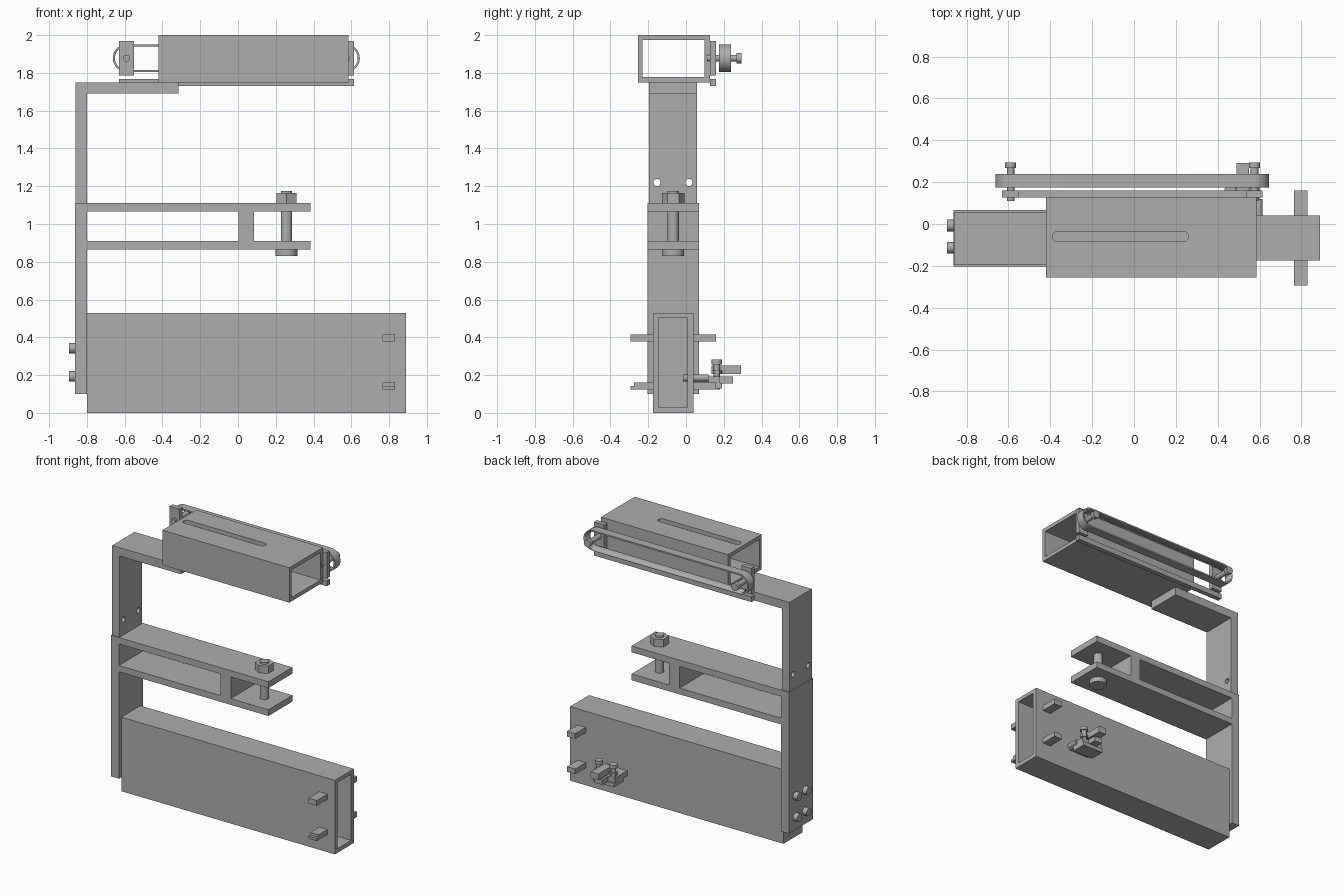
import bpy, bmesh, math
from mathutils import Vector, Matrix

if "Cube" in bpy.data.objects:
    bpy.data.objects.remove(bpy.data.objects["Cube"], do_unlink=True)

grey = bpy.data.materials.new("plain_grey")
grey.use_nodes = True
grey.diffuse_color = (0.42, 0.42, 0.42, 1)
grey.node_tree.nodes["Principled BSDF"].inputs["Base Color"].default_value = (0.42, 0.42, 0.42, 1)


def make(name, bm, smooth=False):
    bmesh.ops.recalc_face_normals(bm, faces=bm.faces)
    me = bpy.data.meshes.new(name)
    bm.to_mesh(me)
    bm.free()
    me.materials.append(grey)
    ob = bpy.data.objects.new(name, me)
    bpy.context.collection.objects.link(ob)
    if smooth:
        activate(ob)
        bpy.ops.object.shade_smooth_by_angle(angle=math.radians(35))
    return ob


def activate(ob):
    bpy.ops.object.select_all(action='DESELECT')
    ob.select_set(True)
    bpy.context.view_layer.objects.active = ob


def box(name, x, y, z):
    """Box from (min, max) pairs."""
    bm = bmesh.new()
    bmesh.ops.create_cube(bm, size=1)
    for v in bm.verts:
        v.co = Vector([(r[0] + r[1]) / 2 + c * (r[1] - r[0]) for c, r in zip(v.co, (x, y, z))])
    return make(name, bm)


def rod(name, axis, centre, radius, span, sides=32):
    """Cylinder along an axis; centre gives the other two coordinates in order."""
    bm = bmesh.new()
    turn = {'X': Matrix.Rotation(math.pi / 2, 4, 'Y'),
            'Y': Matrix.Rotation(math.pi / 2, 4, 'X'), 'Z': Matrix()}[axis]
    place = list(centre)
    place.insert('XYZ'.index(axis), sum(span) / 2)
    bmesh.ops.create_cone(bm, cap_ends=True, segments=sides, radius1=radius, radius2=radius,
                          depth=span[1] - span[0], matrix=Matrix.Translation(place) @ turn)
    return make(name, bm, sides > 8)


def prism(name, axis, points, span, smooth=False):
    """Extrude a 2D outline along an axis."""
    bm = bmesh.new()
    i = 'XYZ'.index(axis)

    def at(p, d):
        c = list(p)
        c.insert(i, d)
        return c
    face = bm.faces.new([bm.verts.new(at(p, span[0])) for p in points])
    ext = bmesh.ops.extrude_face_region(bm, geom=[face])
    for v in ext["geom"]:
        if isinstance(v, bmesh.types.BMVert):
            v.co[i] = span[1]
    return make(name, bm, smooth)


def stadium(x0, x1, c, r, n=16):
    """Outline with round ends centred on x0 and x1."""
    right = [(x1 + r * math.sin(math.pi * k / n), c + r * math.cos(math.pi * k / n)) for k in range(n + 1)]
    left = [(x0 - r * math.sin(math.pi * k / n), c - r * math.cos(math.pi * k / n)) for k in range(n + 1)]
    return right + left


def cut(ob, cutter):
    mod = ob.modifiers.new("cut", 'BOOLEAN')
    mod.operation = 'DIFFERENCE'
    mod.solver = 'EXACT'
    mod.object = cutter
    activate(ob)
    bpy.ops.object.modifier_apply(modifier=mod.name)
    bpy.data.objects.remove(cutter, do_unlink=True)


# Lower box tube, open at one end
lower = box("lower_tube", (-0.8, 0.89), (-0.175, 0.04), (0, 0.53))
cut(lower, box("cutter", (-0.77, 1), (-0.145, 0.008), (0.03, 0.503)))

# Locking tabs through both side walls
for name, z in (("upper", (0.377, 0.415)), ("lower", (0.125, 0.143))):
    box(name + "_front_tab", (0.765, 0.83), (-0.295, -0.17), z)
    box(name + "_back_tab", (0.765, 0.83), (0.035, 0.16), z)
box("front_tab_pad", (0.765, 0.83), (-0.275, -0.17), (0.143, 0.162))
box("back_tab_pad", (0.765, 0.83), (0.035, 0.16), (0.143, 0.162))

# Post and its bolts
box("lower_post", (-0.862, -0.8), (-0.203, 0.068), (0.1, 1.11))
for y in (-0.113, -0.007):
    for z in (0.193, 0.343):
        rod("post_bolt", 'X', (y, z), 0.028, (-0.895, -0.86))

# Upper bracket with two screw holes
bracket = prism("upper_bracket", 'Y',
                [(-0.86, 1.11), (-0.8, 1.11), (-0.8, 1.69), (-0.315, 1.69), (-0.315, 1.75), (-0.86, 1.75)],
                (-0.195, 0.058))
for y in (-0.153, 0.016):
    cut(bracket, rod("cutter", 'X', (y, 1.22), 0.019, (-1, -0.7)))

# Middle fork
for name, z in (("upper_fork_arm", (1.065, 1.11)), ("lower_fork_arm", (0.865, 0.91))):
    box(name, (-0.8, 0.383), (-0.203, 0.068), z)
box("fork_spacer", (0.003, 0.085), (-0.203, 0.068), (0.91, 1.065))
rod("fork_bolt_shaft", 'Z', (0.257, -0.068), 0.03, (0.84, 1.175))
rod("fork_bolt_head", 'Z', (0.257, -0.068), 0.058, (0.83, 0.865))
rod("fork_nut", 'Z', (0.257, -0.068), 0.06, (1.11, 1.163), 6)

# Upper box tube, open at both ends with a slot on top
upper = box("upper_tube", (-0.42, 0.585), (-0.255, 0.126), (1.75, 2))
cut(upper, box("cutter", (-1, 1), (-0.23, 0.098), (1.777, 1.973)))
cut(upper, prism("slot_cutter", 'Z', stadium(-0.366, 0.236, -0.06, 0.024), (1.9, 2.1)))

# Side rail, end blocks and belt
box("side_rail", (-0.63, 0.615), (0.126, 0.16), (1.73, 1.768))
belt = prism("belt", 'Y', stadium(-0.59, 0.572, 1.878, 0.073), (0.175, 0.238), True)
cut(belt, prism("belt_cutter", 'Y', stadium(-0.59, 0.572, 1.878, 0.062), (0, 0.4), True))
for x in (-0.59, 0.576):
    box("end_block", (x - 0.04, x + 0.039), (0.126, 0.16), (1.785, 1.97))
    rod("belt_axle", 'Y', (x, 1.878), 0.018, (0.11, 0.28))
    rod("belt_axle_head", 'Y', (x, 1.878), 0.027, (0.267, 0.295))

# Small clamp on the back of the lower tube
box("clamp_base", (0.437, 0.6), (0.085, 0.19), (0.13, 0.158))
box("clamp_plate", (0.437, 0.6), (0.037, 0.18), (0.156, 0.192))
box("clamp_foot", (0.49, 0.55), (0.17, 0.248), (0.156, 0.192))
box("clamp_arm", (0.49, 0.55), (0.135, 0.292), (0.205, 0.25))
for x in (0.46, 0.575):
    rod("clamp_bolt_shaft", 'Z', (x, 0.163), 0.017, (0.125, 0.265))
    rod("clamp_bolt_head", 'Z', (x, 0.163), 0.027, (0.257, 0.282))
    rod("clamp_nut", 'Z', (x, 0.163), 0.028, (0.205, 0.225), 6)
rod("clamp_side_bolt", 'Y', (0.597, 0.185), 0.018, (-0.015, 0.12))
